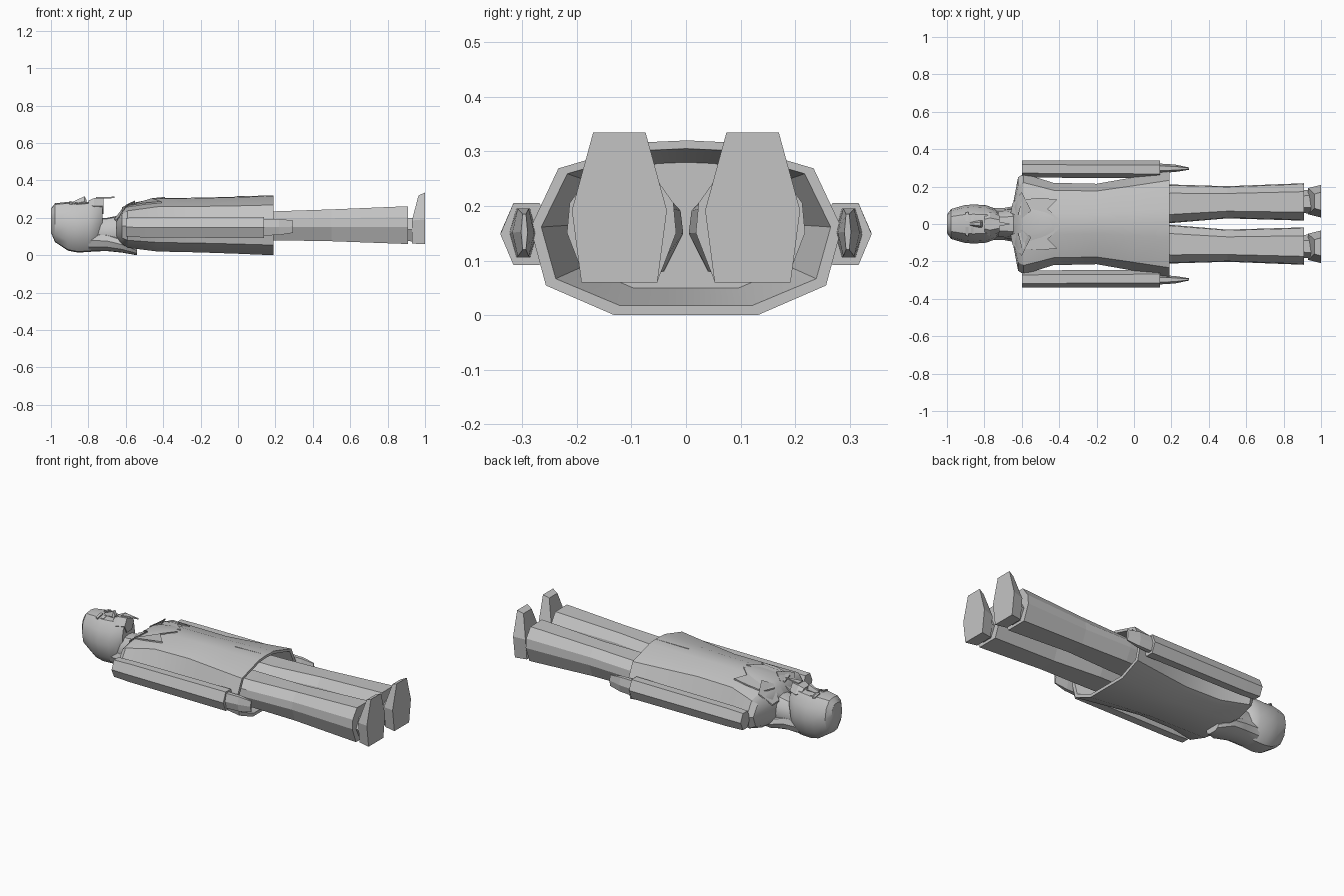
import bpy, bmesh, math
from mathutils import Vector

cube = bpy.data.objects.get("Cube")
if cube:
    bpy.data.objects.remove(cube, do_unlink=True)

grey = bpy.data.materials.new("plain grey")
grey.use_nodes = True
grey.diffuse_color = (0.55, 0.55, 0.55, 1)
grey.node_tree.nodes["Principled BSDF"].inputs["Base Color"].default_value = (0.55, 0.55, 0.55, 1)


def finish(name, bm, smooth=None):
    bmesh.ops.recalc_face_normals(bm, faces=bm.faces)
    mesh = bpy.data.meshes.new(name)
    bm.to_mesh(mesh)
    bm.free()
    mesh.materials.append(grey)
    obj = bpy.data.objects.new(name, mesh)
    bpy.context.collection.objects.link(obj)
    if smooth:
        bpy.ops.object.select_all(action='DESELECT')
        obj.select_set(True)
        bpy.context.view_layer.objects.active = obj
        bpy.ops.object.shade_smooth_by_angle(angle=math.radians(smooth))
    return obj


def loft(name, profile, sections, smooth=None):
    """Skin a unit profile (y -1..1, z 0..1) along x; section = x, y centre, half width, z low, z high."""
    bm = bmesh.new()
    rings = [[bm.verts.new((x, yc + y * w, lo + z * (hi - lo))) for y, z in profile]
             for x, yc, w, lo, hi in sections]
    n = len(profile)
    for a, b in zip(rings, rings[1:]):
        for i in range(n):
            j = (i + 1) % n
            bm.faces.new((a[i], a[j], b[j], b[i]))
    bm.faces.new(rings[0])
    bm.faces.new(rings[-1])
    return finish(name, bm, smooth)


def plate(name, points, thickness=0.008):
    """Thin sheet through the points, thickened upward."""
    bm = bmesh.new()
    face = bm.faces.new([bm.verts.new(p) for p in points])
    top = bmesh.ops.extrude_face_region(bm, geom=[face])
    bmesh.ops.translate(bm, vec=Vector((0, 0, thickness)),
                        verts=[g for g in top["geom"] if isinstance(g, bmesh.types.BMVert)])
    return finish(name, bm)


def mirrored(half):
    """Close a half outline that starts and ends on the centre line."""
    return half + [(-y, z) for y, z in half[-2:0:-1]]


COAT = mirrored([(0, 1), (.25, .99), (.82, .84), (1, .5), (.9, .17), (.46, 0), (0, 0)])
ROUND = mirrored([(0, 1), (.5, .97), (.88, .78), (1, .5), (.85, .2), (.45, .02), (0, 0)])
HEX = [(.5, 1), (1, .5), (.5, 0), (-.5, 0), (-1, .5), (-.5, 1)]
LEG = [(.55, 1), (.95, .72), (1, .45), (.65, 0), (-.65, 0), (-1, .45), (-.95, .72), (-.55, 1)]
FOOT = [(.55, 1), (1, .48), (.8, 0), (-.8, 0), (-1, .48), (-.55, 1)]

# Coat, with an open hollow hem
loft("coat", COAT, [(-.65, 0, .09, .09, .2), (-.62, 0, .25, .06, .25), (-.59, 0, .27, .04, .275),
                    (-.43, 0, .22, .02, .305), (-.2, 0, .215, .015, .308), (0, 0, .25, .008, .313),
                    (.19, 0, .285, 0, .32), (.19, 0, .265, .018, .305), (.05, 0, .21, .05, .28)], 30)

# Head, neck and the hair falling down the back
loft("head", ROUND, [(-1, 0, .05, .12, .25), (-.978, 0, .08, .07, .278), (-.91, 0, .1, .025, .285),
                     (-.86, 0, .105, .015, .28), (-.79, 0, .1, .017, .285), (-.75, 0, .085, .03, .29),
                     (-.725, 0, .06, .1, .28)], 35)
loft("neck", ROUND, [(-.78, 0, .075, .03, .2), (-.7, 0, .075, .025, .2), (-.6, 0, .085, .04, .22)], 35)
loft("back_hair", ROUND, [(-.8, 0, .085, .02, .14), (-.7, 0, .085, .022, .13),
                          (-.62, 0, .1, .014, .1), (-.54, 0, .05, 0, .05)], 35)

# Face
loft("nose", HEX, [(-.88, 0, .008, .26, .288), (-.82, 0, .02, .26, .315), (-.81, 0, .018, .26, .295)])
loft("beard", HEX, [(-.8, 0, .05, .25, .292), (-.77, 0, .065, .22, .305), (-.72, 0, .045, .22, .305)])
plate("beard_tip", [(-.76, .02, .303), (-.76, -.02, .303), (-.66, 0, .305)])

# Parts that come in pairs
for s, side in ((1, "left"), (-1, "right")):
    loft(side + "_sleeve", HEX, [(-.6, s * .296, .044, .1, .2), (-.5, s * .294, .046, .095, .203),
                                 (.14, s * .292, .048, .092, .205)])
    loft(side + "_hand", HEX, [(.12, s * .298, .026, .105, .195), (.22, s * .298, .02, .108, .195),
                               (.295, s * .296, .006, .12, .185)])
    loft(side + "_leg", LEG, [(.06, s * .105, .1, .08, .235), (.2, s * .108, .103, .08, .235),
                              (.5, s * .116, .086, .075, .245), (.91, s * .118, .1, .06, .262)])
    loft(side + "_ankle", HEX, [(.88, s * .12, .06, .08, .2), (.96, s * .12, .065, .07, .2)])
    # Shoe sole faces +x; the instep leans toward the toe
    shoe = loft(side + "_shoe", FOOT, [(.93, s * .122, .07, .062, .32), (1, s * .122, .087, .06, .335)])
    for v in shoe.data.vertices:
        if v.co.x < .95 and v.co.z > .25:
            v.co.x = .965
    # Lapel, collar, brow and eye
    plate(side + "_lapel", [(-.62, s * .05, .25), (-.6, s * .13, .255), (-.5, s * .14, .272),
                            (-.41, s * .13, .28), (-.46, s * .08, .297), (-.39, s * .015, .304)])
    plate(side + "_collar", [(-.66, s * .06, .19), (-.65, s * .11, .18), (-.6, s * .17, .255),
                             (-.55, s * .07, .285), (-.6, s * .03, .262)])
    plate(side + "_brow", [(-.9, s * .015, .281), (-.9, s * .06, .272),
                           (-.885, s * .065, .27), (-.885, s * .015, .28)])
    plate(side + "_eye", [(-.872, s * .02, .279), (-.872, s * .05, .273),
                          (-.858, s * .05, .272), (-.858, s * .02, .278)], .004)

# Front edge of the coat
plate("coat_front_edge", [(-.02, 0, .309), (-.02, .006, .309), (.19, .016, .314), (.19, 0, .314)], .006)
